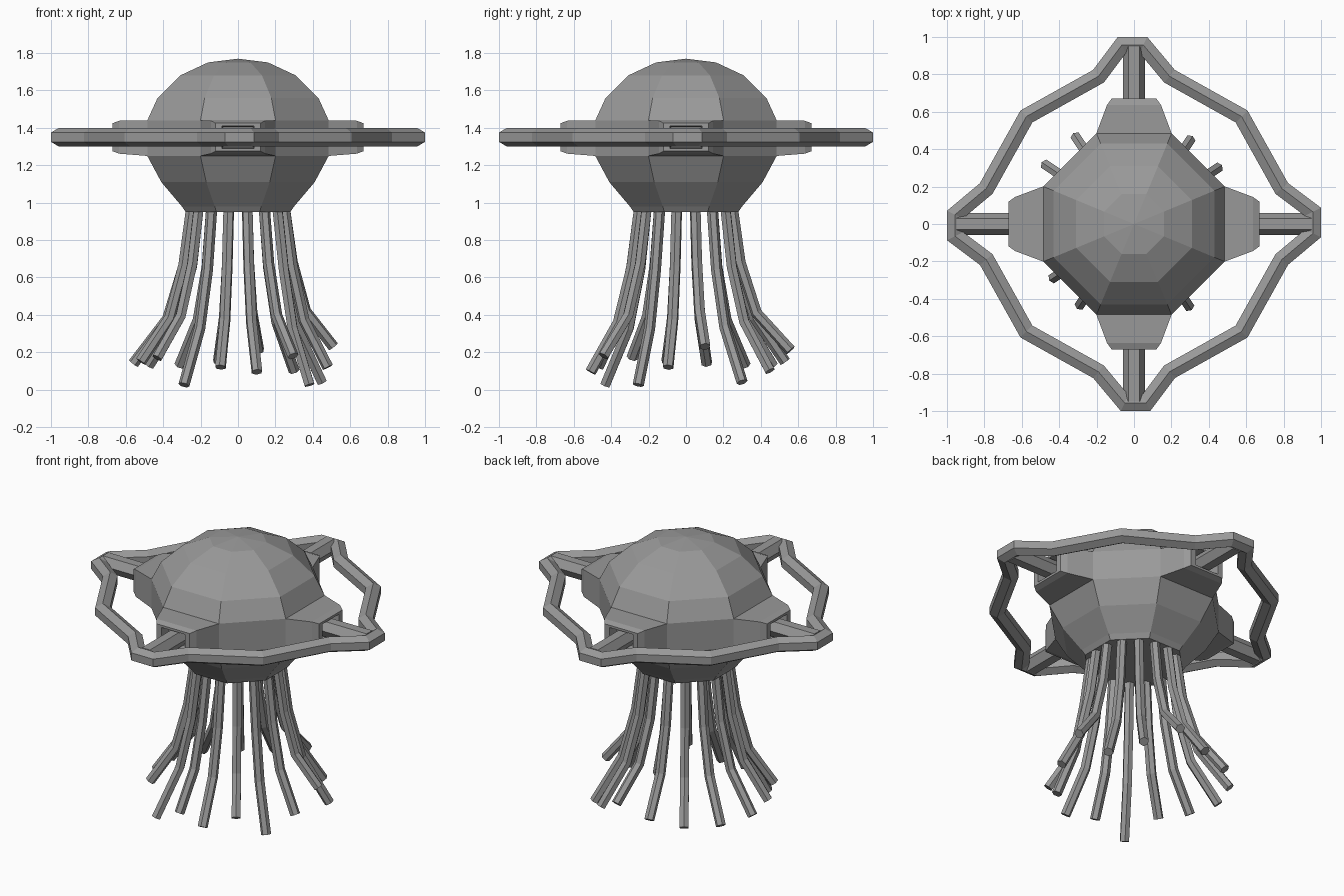
import bpy, bmesh, math
from mathutils import Vector, Matrix

cube = bpy.data.objects.get("Cube")
if cube:
    bpy.data.objects.remove(cube)

grey = bpy.data.materials.new("plain grey")
grey.use_nodes = True
grey.diffuse_color = (0.32, 0.32, 0.32, 1)
grey.node_tree.nodes["Principled BSDF"].inputs["Base Color"].default_value = (0.32, 0.32, 0.32, 1)

MID = 1.35  # height of the hoop and hubs


def finish(name, bm):
    bmesh.ops.recalc_face_normals(bm, faces=bm.faces[:])
    mesh = bpy.data.meshes.new(name)
    bm.to_mesh(mesh)
    bm.free()
    mesh.materials.append(grey)
    obj = bpy.data.objects.new(name, mesh)
    bpy.context.collection.objects.link(obj)
    return obj


def tube(name, points, radius, up, phase=0.0, closed=False, sides=6):
    """Sweep a polygon along a path, mitring each corner."""
    pts = [Vector(p) for p in points]
    n = len(pts)
    bm = bmesh.new()
    rings = []
    for i, p in enumerate(pts):
        before = (p - pts[i - 1]).normalized() if closed or i > 0 else None
        after = (pts[(i + 1) % n] - p).normalized() if closed or i < n - 1 else None
        before, after = before or after, after or before
        along = (before + after).normalized()
        side = along.cross(Vector(up)).normalized()
        top = side.cross(along)
        stretch = 1 / max(0.5, along.dot(before))
        ring = []
        for k in range(sides):
            a = phase + math.tau * k / sides
            ring.append(bm.verts.new(
                p + radius * (math.sin(a) * stretch * side + math.cos(a) * top)))
        rings.append(ring)
    for i in range(n if closed else n - 1):
        a, b = rings[i], rings[(i + 1) % n]
        for k in range(sides):
            j = (k + 1) % sides
            bm.faces.new((a[k], a[j], b[j], b[k]))
    if not closed:
        bm.faces.new(rings[0])
        bm.faces.new(rings[-1])
    return finish(name, bm)


# Eight-sided bell: (distance to the flat, height)
profile = [(0.16, 1.75), (0.31, 1.68), (0.43, 1.56), (0.485, 1.44),
           (0.485, 1.25), (0.41, 1.11), (0.3, 0.98), (0.28, 0.95)]
bm = bmesh.new()
rings = []
for flat, z in profile:
    r = flat / math.cos(math.pi / 8)
    rings.append([bm.verts.new((r * math.cos(a), r * math.sin(a), z))
                  for a in [math.pi / 8 + k * math.pi / 4 for k in range(8)]])
apex = bm.verts.new((0, 0, 1.77))
band = []
for k in range(8):
    j = (k + 1) % 8
    bm.faces.new((apex, rings[0][k], rings[0][j]))
    for i in range(len(rings) - 1):
        f = bm.faces.new((rings[i][k], rings[i + 1][k], rings[i + 1][j], rings[i][j]))
        if i == 3 and k % 2:
            band.append(f)
bm.faces.new(rings[-1])
bmesh.ops.recalc_face_normals(bm, faces=bm.faces[:])

# Four tapered hubs pulled out of the band, each ending in a socket
steps = [(0.635, 0.145, 0.088), (0.67, 0.12, 0.075), (0.67, 0.085, 0.06), (0.6, 0.08, 0.055)]
for face in band:
    out = face.normal.copy()
    out.z = 0
    out.normalize()
    across = Vector((-out.y, out.x, 0))
    for dist, half_w, half_h in steps:
        face = bmesh.ops.extrude_discrete_faces(bm, faces=[face])["faces"][0]
        for v in face.verts:
            s = math.copysign(half_w, v.co.dot(across))
            h = math.copysign(half_h, v.co.z - MID)
            v.co = out * dist + across * s + Vector((0, 0, MID + h))
finish("bell", bm)

# Angular hoop: one quarter repeated by rotation
quarter = [(0.05, 0.957), (0.19, 0.79), (0.575, 0.575), (0.79, 0.19), (0.957, 0.065)]
path = []
for q in range(4):
    turn = Matrix.Rotation(-q * math.pi / 2, 3, 'Z')
    path += [turn @ Vector((x, y, MID)) for x, y in quarter]
tube("hoop", path, 0.05, (0, 0, 1), closed=True)

# Struts joining the hubs to the hoop
for q, label in enumerate(["left", "back", "right", "front"]):
    d = Vector((round(math.cos(q * math.pi / 2)), round(math.sin(q * math.pi / 2)), 0))
    lift = Vector((0, 0, MID))
    tube(label + "_strut", [d * 0.59 + lift, d * 0.95 + lift], 0.058, (0, 0, 1), math.pi / 6)

# Sixteen tentacles around the rim: (tip distance, tip height), from +x anticlockwise
tips = [(0.52, 0.23), (0.54, 0.04), (0.54, 0.1), (0.57, 0.21),
        (0.54, 0.15), (0.56, 0.13), (0.57, 0.13), (0.57, 0.14),
        (0.53, 0.15), (0.52, 0.17), (0.52, 0.025), (0.48, 0.12),
        (0.52, 0.095), (0.53, 0.18), (0.46, 0.025), (0.49, 0.12)]
for i, (reach, tip_z) in enumerate(tips):
    a = math.pi / 16 + i * math.pi / 8
    d = Vector((math.cos(a), math.sin(a), 0))
    drop = (0.12 - tip_z) * 0.45
    bends = [(0.252, 0.98), (0.295, 0.66 - drop * 0.5),
             (0.375 + (reach - 0.54) * 0.3, 0.37 - drop), (reach, tip_z)]
    tube(f"tentacle_{i + 1}", [d * r + Vector((0, 0, z)) for r, z in bends], 0.03, d)
